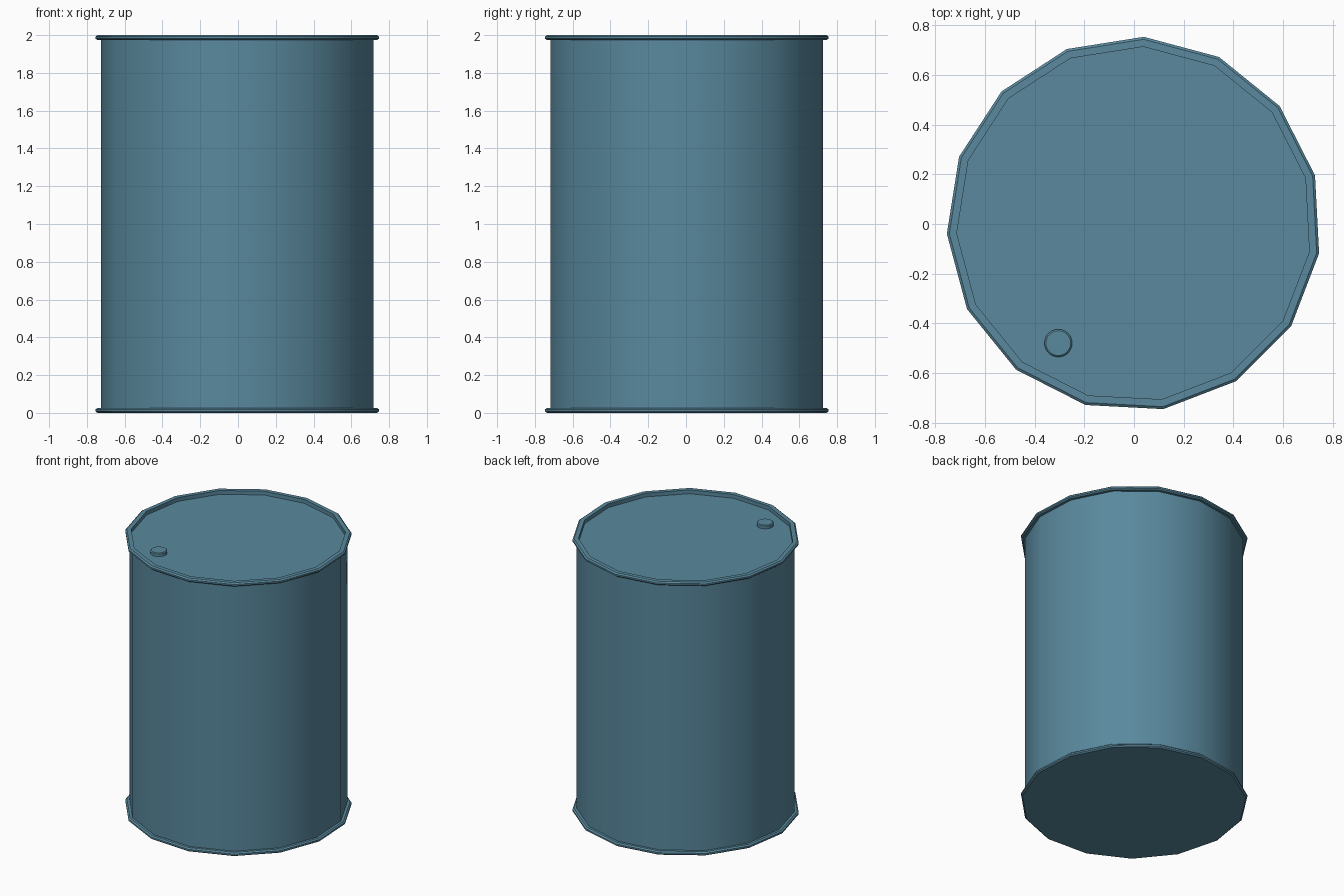
import bpy, bmesh, math

if "Cube" in bpy.data.objects:
    bpy.data.objects.remove(bpy.data.objects["Cube"])

SIDES = 15
TURN = math.radians(15)


def lathe(name, profile, sides, turn=0.0, center=(0, 0), mat=None):
    """Revolve (radius, z) points around a vertical axis; radius 0 closes an end."""
    bm = bmesh.new()
    rings = []
    for r, z in profile:
        if r == 0:
            rings.append([bm.verts.new((center[0], center[1], z))])
        else:
            rings.append([bm.verts.new((center[0] + r * math.cos(turn + 2 * math.pi * i / sides),
                                        center[1] + r * math.sin(turn + 2 * math.pi * i / sides), z))
                          for i in range(sides)])
    for a, b in zip(rings, rings[1:]):
        for i in range(sides):
            j = (i + 1) % sides
            if len(a) == 1:
                bm.faces.new((a[0], b[j], b[i]))
            elif len(b) == 1:
                bm.faces.new((a[i], a[j], b[0]))
            else:
                bm.faces.new((a[i], a[j], b[j], b[i]))
    bmesh.ops.recalc_face_normals(bm, faces=bm.faces)
    mesh = bpy.data.meshes.new(name)
    bm.to_mesh(mesh)
    bm.free()
    obj = bpy.data.objects.new(name, mesh)
    bpy.context.collection.objects.link(obj)
    mesh.materials.append(mat)
    bpy.ops.object.select_all(action='DESELECT')
    obj.select_set(True)
    bpy.context.view_layer.objects.active = obj
    bpy.ops.object.shade_smooth_by_angle(angle=math.radians(30))
    return obj


paint = bpy.data.materials.new("blue_paint")
paint.diffuse_color = (0.10, 0.25, 0.34, 1)
paint.use_nodes = True
paint.node_tree.nodes["Principled BSDF"].inputs["Base Color"].default_value = paint.diffuse_color

# Barrel shell: flat bottom, flanged ends, recessed lid
lathe("barrel", [
    (0, 0), (0.745, 0),
    (0.755, 0.008), (0.755, 0.019), (0.745, 0.027), (0.727, 0.027),
    (0.727, 1.973), (0.745, 1.973), (0.755, 1.981), (0.755, 1.992),
    (0.745, 2.0), (0.715, 2.0),
    (0.715, 1.972), (0, 1.972),
], SIDES, TURN, mat=paint)

# Filler cap on the lid
lathe("filler_cap", [(0, 1.971), (0.056, 1.971), (0.056, 1.992), (0.05, 1.997), (0, 1.998)],
      24, center=(-0.305, -0.48), mat=paint)
